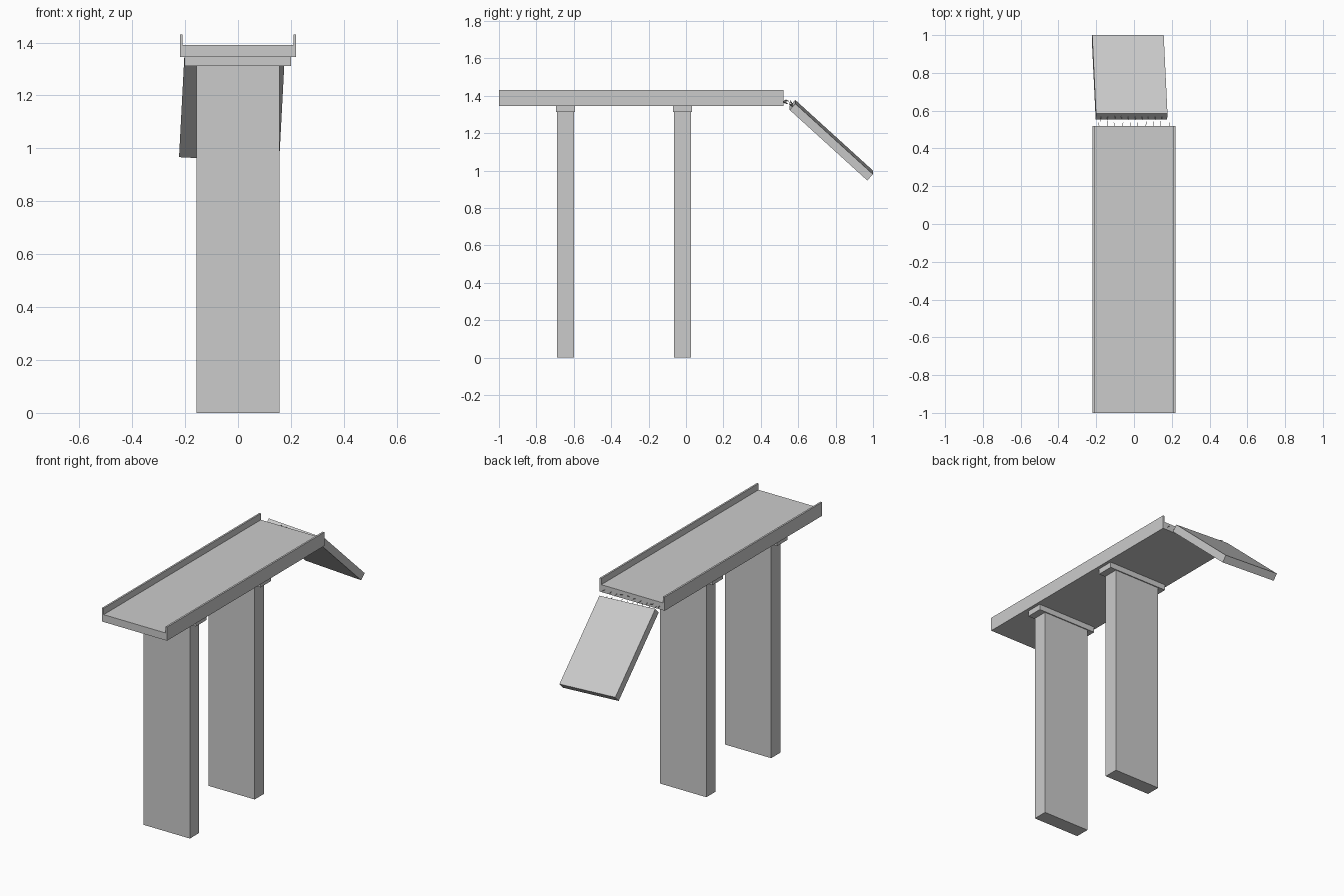
import bpy, bmesh, random
from mathutils import Vector, Matrix

if "Cube" in bpy.data.objects:
    bpy.data.objects.remove(bpy.data.objects["Cube"])

random.seed(4)


def finish(name, bm):
    bmesh.ops.recalc_face_normals(bm, faces=bm.faces)
    me = bpy.data.meshes.new(name)
    bm.to_mesh(me)
    bm.free()
    ob = bpy.data.objects.new(name, me)
    bpy.context.collection.objects.link(ob)
    return ob


def box(name, x, y, z):
    bm = bmesh.new()
    size = Matrix.Diagonal((x[1] - x[0], y[1] - y[0], z[1] - z[0], 1))
    mid = Vector((sum(x), sum(y), sum(z))) / 2
    bmesh.ops.create_cube(bm, size=1, matrix=Matrix.Translation(mid) @ size)
    return finish(name, bm)


def rods(name, segments, radius=0.0015):
    bm = bmesh.new()
    for a, b in segments:
        d = b - a
        m = Matrix.Translation((a + b) / 2) @ d.to_track_quat('Z', 'Y').to_matrix().to_4x4()
        bmesh.ops.create_cone(bm, cap_ends=True, segments=6, radius1=radius,
                              radius2=radius, depth=d.length, matrix=m)
    return finish(name, bm)


# Bridge deck: U-shaped profile with parapets, extruded along y
half = [(0.22, 1.346), (0.22, 1.43), (0.209, 1.43), (0.209, 1.391)]
profile = half + [(-x, z) for x, z in reversed(half)]
bm = bmesh.new()
face = bm.faces.new([bm.verts.new((x, -1, z)) for x, z in profile])
ext = bmesh.ops.extrude_face_region(bm, geom=[face])
bmesh.ops.translate(bm, vec=(0, 1.52, 0),
                    verts=[v for v in ext['geom'] if isinstance(v, bmesh.types.BMVert)])
finish("deck", bm)

# Piers with caps
for label, y in (("front", -0.644), ("rear", -0.018)):
    box(label + "_pier", (-0.157, 0.157), (y - 0.045, y + 0.045), (0, 1.312))
    box(label + "_pier_cap", (-0.202, 0.201), (y - 0.051, y + 0.051), (1.312, 1.346))

# Fallen slab, pitched down with slight roll and yaw
ax = Vector((0.38, 0, -0.02)).normalized()
az = ax.cross(Vector((-0.0215, 0.415, -0.377))).normalized()
ay = az.cross(ax)
W, L, T = 0.379, 0.561, 0.045
slab = box("fallen_slab", (-W / 2, W / 2), (-L / 2, L / 2), (-T, 0))
frame = Matrix((ax, ay, az)).transposed().to_4x4()
slab.matrix_world = Matrix.Translation((-0.022, 0.792, 1.1785)) @ frame

# Exposed reinforcement at both broken ends
N = 10
deck_bars, slab_bars = [], []
for i in range(N):
    t = (i + 0.5) / N - 0.5
    a = Vector((t * 0.41, 0.515, 1.366))
    deck_bars.append((a, a + Vector((random.uniform(-.006, .006), random.uniform(.02, .035),
                                     random.uniform(-.015, .015)))))
    b = slab.matrix_world @ Vector((t * 0.36, -L / 2 + 0.003, -T / 2))
    slab_bars.append((b, b + Vector((random.uniform(-.006, .006), random.uniform(-.03, -.01),
                                     random.uniform(.005, .025)))))
rods("deck_rebar", deck_bars)
rods("slab_rebar", slab_bars)
